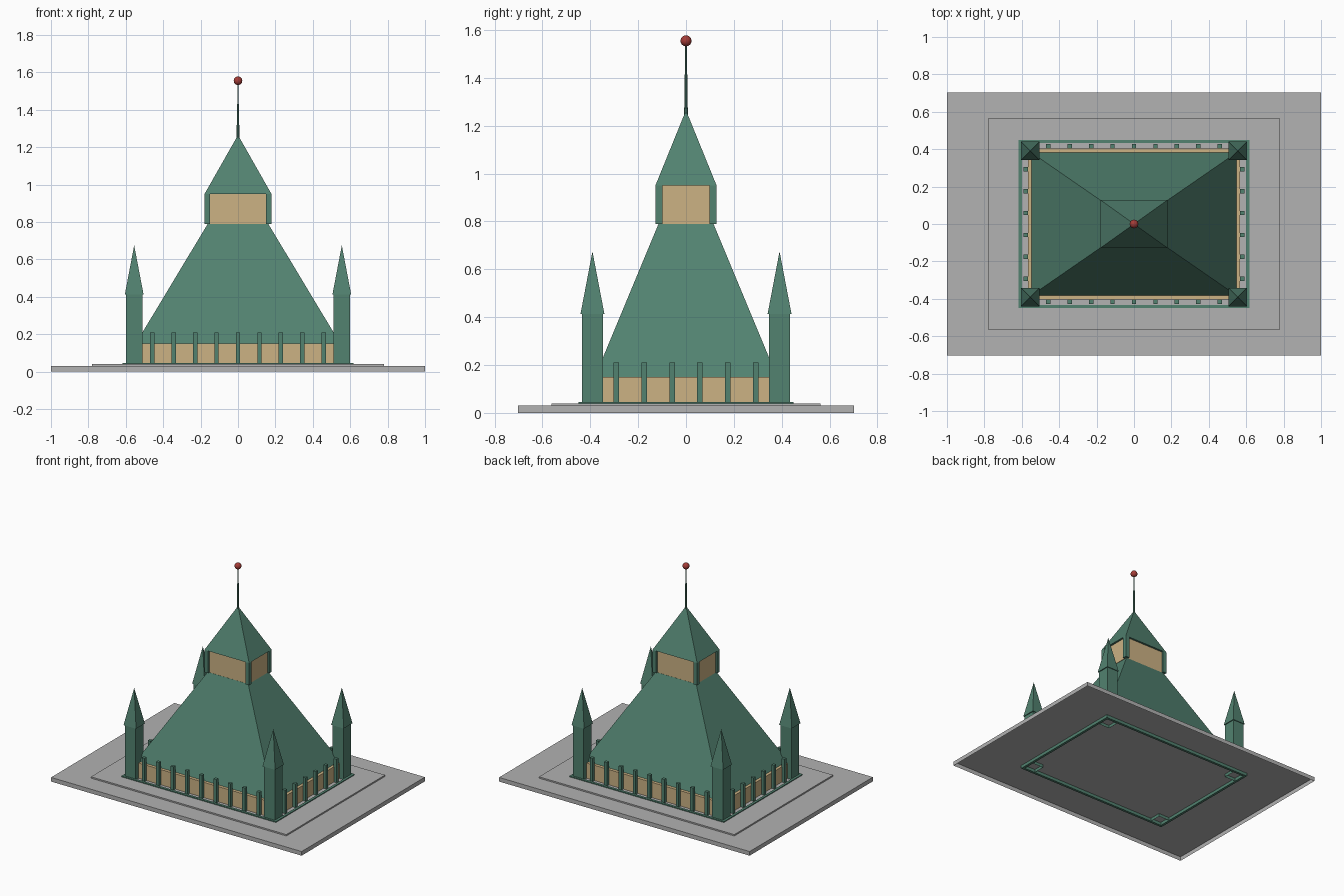
import bpy, bmesh

if "Cube" in bpy.data.objects:
    bpy.data.objects.remove(bpy.data.objects["Cube"])


def srgb(r, g, b):
    f = lambda c: c / 12.92 if c <= 0.04045 else ((c + 0.055) / 1.055) ** 2.4
    return (f(r / 255), f(g / 255), f(b / 255), 1)


def material(name, colour):
    m = bpy.data.materials.new(name)
    m.diffuse_color = colour
    m.use_nodes = True
    m.node_tree.nodes["Principled BSDF"].inputs["Base Color"].default_value = m.diffuse_color
    return m


GREEN = material("green copper", srgb(82, 130, 112))
BEIGE = material("beige windows", srgb(204, 178, 132))
GREY = material("grey stone", srgb(178, 178, 178))
RED = material("red ball", srgb(165, 60, 55))


def block(bm, c, base, z0, top=None, z1=0, bottom=True):
    """Four-sided block or pyramid from a base half-size to a top half-size."""
    top = base if top is None else top
    rings = []
    for (hx, hy), z in ((base, z0), (top, z1)):
        rings.append([bm.verts.new((c[0] + sx * hx, c[1] + sy * hy, z))
                      for sx, sy in ((-1, -1), (1, -1), (1, 1), (-1, 1))])
    lo, hi = rings
    if bottom:
        bm.faces.new(lo[::-1])
    pointed = top[0] == 0
    if pointed:
        tip = hi[0]
        for v in hi[1:]:
            bm.verts.remove(v)
    else:
        bm.faces.new(hi)
    for i in range(4):
        j = (i + 1) % 4
        bm.faces.new((lo[i], lo[j], tip) if pointed else (lo[i], lo[j], hi[j], hi[i]))


def part(name, mat, blocks):
    """One object made of several blocks, each given as block() arguments."""
    bm = bmesh.new()
    for args in blocks:
        block(bm, **args)
    me = bpy.data.meshes.new(name)
    bm.to_mesh(me)
    bm.free()
    me.materials.append(mat)
    ob = bpy.data.objects.new(name, me)
    bpy.context.collection.objects.link(ob)
    return ob


O = (0, 0)
SIGNS = (-1, 1)
CORNERS = [(sx, sy) for sx in SIGNS for sy in SIGNS]

# Stepped stone base, hollow underneath
part("base_slab", GREY, [dict(c=O, base=(1, 0.703), z0=0, z1=0.03, bottom=False)])
part("upper_step", GREY, [dict(c=O, base=(0.78, 0.563), z0=0.03, z1=0.04, bottom=False)])

# Thin green kerb around the building
kerb = [dict(c=(0, s * 0.441), base=(0.617, 0.009), z0=0.008, z1=0.046) for s in SIGNS]
kerb += [dict(c=(s * 0.608, 0), base=(0.009, 0.432), z0=0.008, z1=0.046) for s in SIGNS]
part("kerb", GREEN, kerb)

# Window wall of the ground floor
part("window_wall", BEIGE, [dict(c=O, base=(0.568, 0.403), z0=0.035, z1=0.15)])

# Colonnade on all four sides
posts = [((i - 4) * 0.1145, s * 0.415) for i in range(9) for s in SIGNS]
posts += [(s * 0.578, (i - 2.5) * 0.117) for i in range(6) for s in SIGNS]
part("colonnade", GREEN,
     [dict(c=p, base=(0.0115, 0.0115), z0=0.038, z1=0.21) for p in posts])

# Corner towers with pointed caps
part("corner_towers", GREEN,
     [dict(c=(sx * 0.555, sy * 0.391), base=(0.0435, 0.0445), z0=0.008, z1=0.413,
           bottom=False) for sx, sy in CORNERS])
part("tower_caps", GREEN,
     [dict(c=(sx * 0.555, sy * 0.391), base=(0.05, 0.05), z0=0.413, top=(0, 0), z1=0.675)
      for sx, sy in CORNERS])

# Large sloping main roof
part("main_roof", GREEN,
     [dict(c=O, base=(0.547, 0.381), z0=0.15, top=(0.162, 0.115), z1=0.79)])

# Lantern: window box, corner posts and pointed roof
part("lantern_windows", BEIGE, [dict(c=O, base=(0.165, 0.114), z0=0.79, z1=0.95)])
part("lantern_posts", GREEN,
     [dict(c=(sx * 0.164, sy * 0.1135), base=(0.015, 0.0145), z0=0.79, z1=0.95)
      for sx, sy in CORNERS])
part("lantern_roof", GREEN,
     [dict(c=O, base=(0.179, 0.128), z0=0.95, top=(0, 0), z1=1.265)])


# Two-stage mast
def mast(name, r0, r1, z0, z1):
    bpy.ops.mesh.primitive_cone_add(vertices=8, radius1=r0, radius2=r1, depth=z1 - z0,
                                    location=(0, 0, (z0 + z1) / 2))
    ob = bpy.context.object
    ob.name = name
    ob.data.materials.append(GREEN)


mast("lower_mast", 0.008, 0.005, 1.23, 1.43)
mast("upper_mast", 0.0035, 0.0035, 1.43, 1.545)

# Ball on top
bpy.ops.mesh.primitive_uv_sphere_add(segments=24, ring_count=12, radius=0.023,
                                     location=(0, 0, 1.555))
ball = bpy.context.object
ball.name = "top_ball"
ball.data.materials.append(RED)
bpy.ops.object.shade_smooth()
